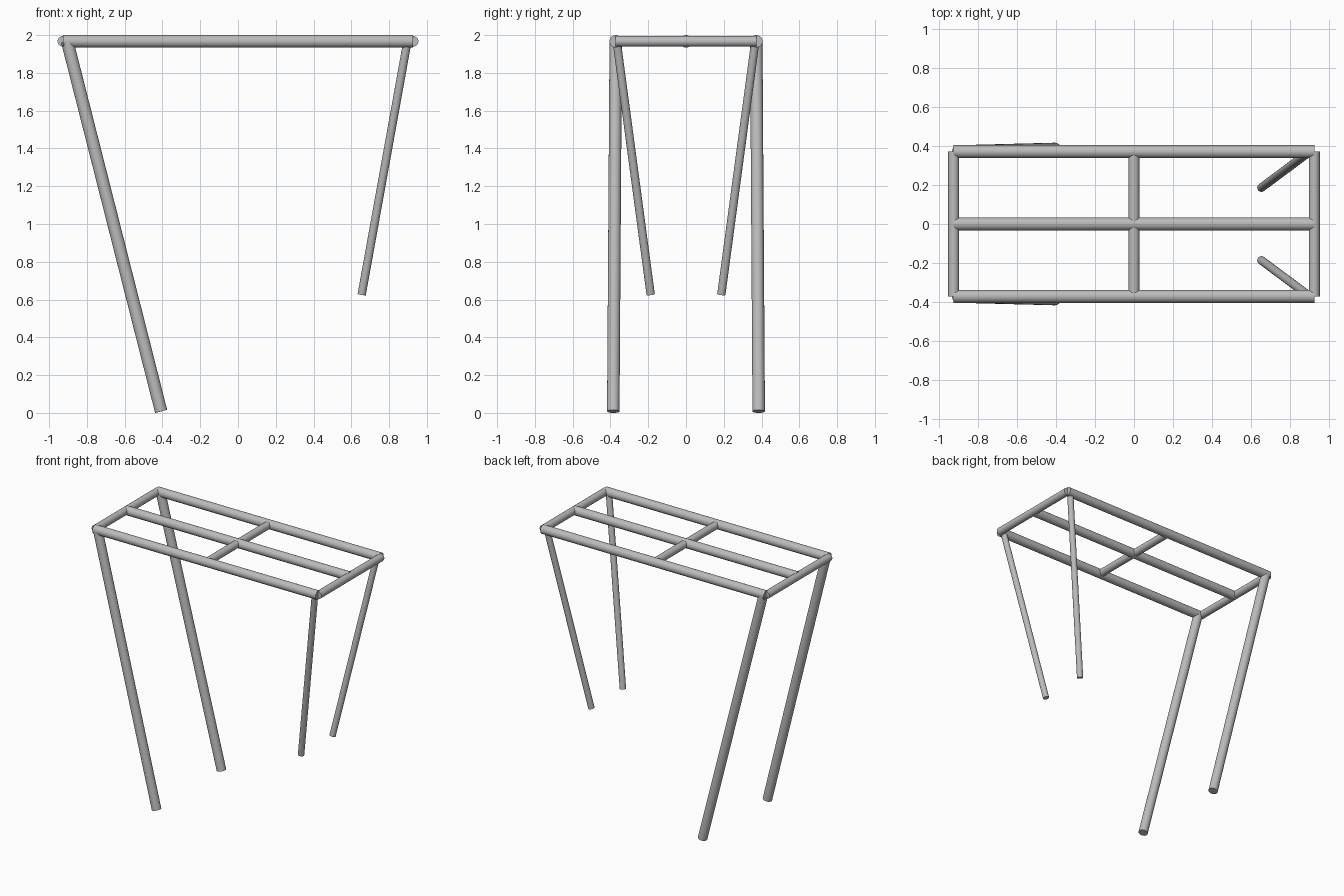
import bpy
from mathutils import Vector

cube = bpy.data.objects.get("Cube")
if cube:
    bpy.data.objects.remove(cube, do_unlink=True)

steel = bpy.data.materials.new("grey_steel")
steel.use_nodes = True
GREY = (0.5, 0.5, 0.5, 1)
steel.diffuse_color = GREY
steel.node_tree.nodes["Principled BSDF"].inputs["Base Color"].default_value = GREY

THICK, MEDIUM, THIN = 0.033, 0.028, 0.022
TOP = 1.967     # height of the frame's centre line
END_X = 0.927   # half length of the frame
SIDE_Y = 0.372  # half width of the frame


def tube(name, start, end, radius):
    """Capped round tube between two points."""
    a, b = Vector(start), Vector(end)
    bpy.ops.mesh.primitive_cylinder_add(
        vertices=32, radius=radius, depth=(b - a).length, location=(a + b) / 2,
        rotation=(b - a).to_track_quat("Z", "Y").to_euler())
    obj = bpy.context.object
    obj.name = name
    obj.data.materials.append(steel)
    bpy.ops.object.shade_smooth_by_angle()


# Long rails of the top frame
for name, y in (("right_rail", -SIDE_Y), ("centre_rail", 0), ("left_rail", SIDE_Y)):
    tube(name, (-END_X, y, TOP), (END_X, y, TOP), THICK)

# Crossbars of the top frame
for name, x in (("right_end_bar", -END_X), ("middle_bar", 0), ("left_end_bar", END_X)):
    tube(name, (x, -SIDE_Y, TOP), (x, SIDE_Y, TOP), MEDIUM)

# Long slanted legs and short, inward-leaning thin legs
for side, s in (("front", -1), ("back", 1)):
    tube(side + "_long_leg", (-0.904, s * SIDE_Y, TOP), (-0.407, s * 0.385, 0.008), THICK)
    tube(side + "_short_leg", (0.897, s * 0.367, TOP), (0.655, s * 0.187, 0.627), THIN)
